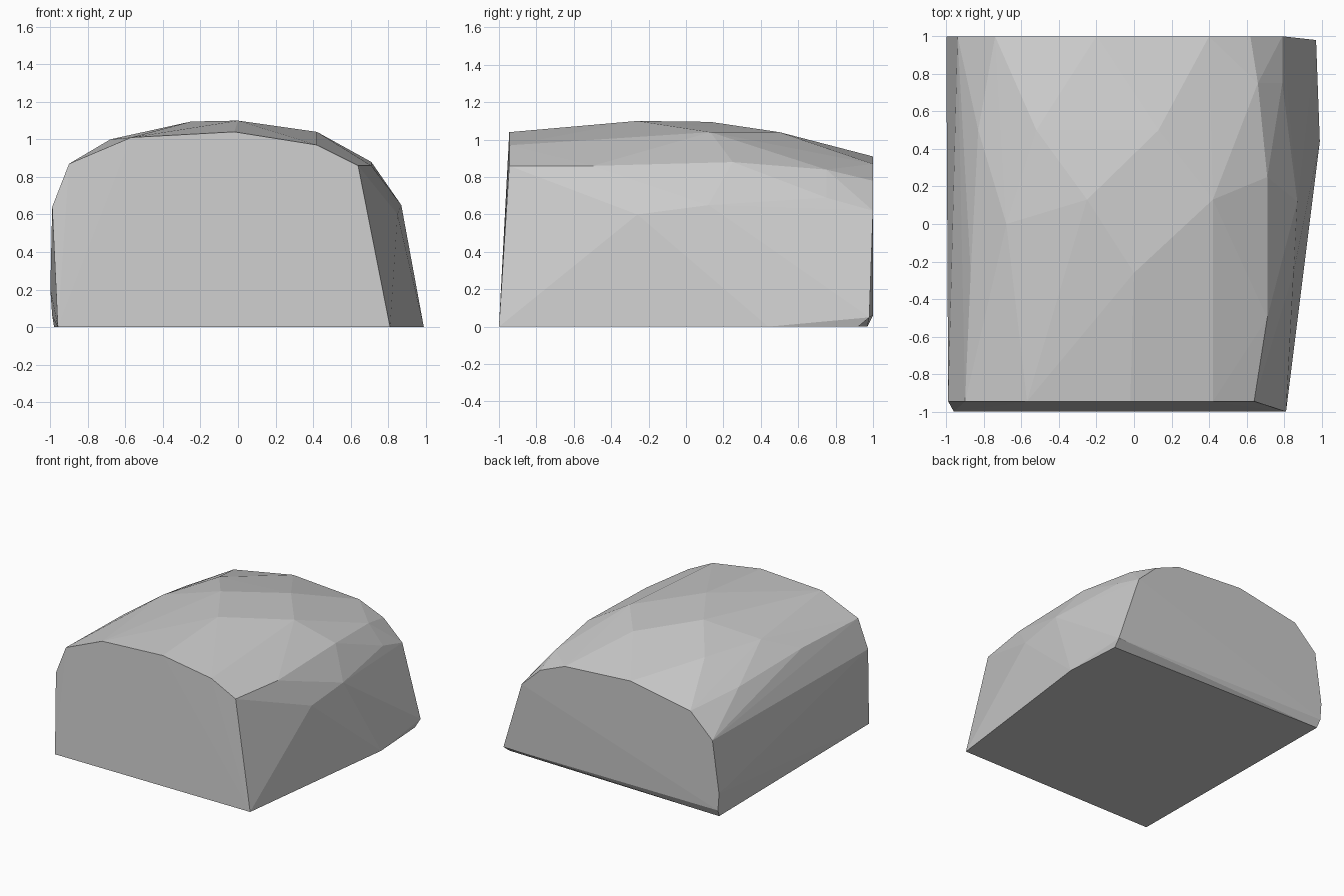
import bpy
import bmesh


def make_material(name, color):
    """One plain matte colour for the viewport and for renders."""
    material = bpy.data.materials.new(name)
    material.use_nodes = True
    material.diffuse_color = color
    shader = material.node_tree.nodes["Principled BSDF"]
    shader.inputs["Base Color"].default_value = color
    shader.inputs["Roughness"].default_value = 0.9
    return material


def section(y, profile):
    """Place an (x, z) outline on a plane across the boulder."""
    return [(x, y, z) for x, z in profile]


def hull_object(name, points, material):
    """Wrap corner points in a faceted convex shell."""
    shell = bmesh.new()
    for point in points:
        shell.verts.new(point)
    result = bmesh.ops.convex_hull(shell, input=shell.verts[:])
    unused = set(result["geom_interior"]) | set(result["geom_unused"])
    loose = [v for v in unused if isinstance(v, bmesh.types.BMVert)]
    bmesh.ops.delete(shell, geom=loose, context="VERTS")
    bmesh.ops.recalc_face_normals(shell, faces=shell.faces[:])
    mesh = bpy.data.meshes.new(name)
    shell.to_mesh(mesh)
    shell.free()
    mesh.materials.append(material)
    for polygon in mesh.polygons:
        polygon.use_smooth = False
    boulder = bpy.data.objects.new(name, mesh)
    bpy.context.collection.objects.link(boulder)
    return boulder


default_cube = bpy.data.objects.get("Cube")
if default_cube:
    bpy.data.objects.remove(default_cube, do_unlink=True)

stone_grey = make_material("stone grey", (0.6, 0.6, 0.6, 1.0))

# Flat underside, with a small chamfer along the back
base = [(-0.96, -1, 0), (0.81, -1, 0), (0.99, 0.44, 0),
        (0.96, 0.92, 0), (-0.98, 0.97, 0), (0.97, 0.98, 0.05)]

# Cut front and back ends
front_end = section(-0.945, [(-0.99, 0.64), (-0.9, 0.87), (-0.57, 1.01),
                             (-0.02, 1.04), (0.42, 0.97), (0.64, 0.86)])
back_end = section(1, [(-1, 0.2), (-0.94, 0.62), (-0.74, 0.81), (-0.2, 0.91),
                       (0.4, 0.87), (0.62, 0.78), (0.79, 0.62), (-0.99, 0.06)])

# Shoulders between the steep sides and the crown
shoulders = [(-0.87, -0.26, 0.88), (-0.83, 0.5, 0.84), (0.71, -0.5, 0.86),
             (0.71, 0.25, 0.88), (0.66, 0.75, 0.84), (0.85, -0.26, 0.6),
             (0.87, 0.12, 0.65), (0.79, 0.75, 0.69)]

# Broad faceted crown
crown = [(-0.68, 0, 1), (-0.52, 0.5, 1), (-0.25, 0.13, 1.095),
         (0, -0.26, 1.1), (0.13, 0.5, 1.04), (0.42, 0.13, 1.04)]

hull_object("boulder", base + front_end + back_end + shoulders + crown,
            stone_grey)
